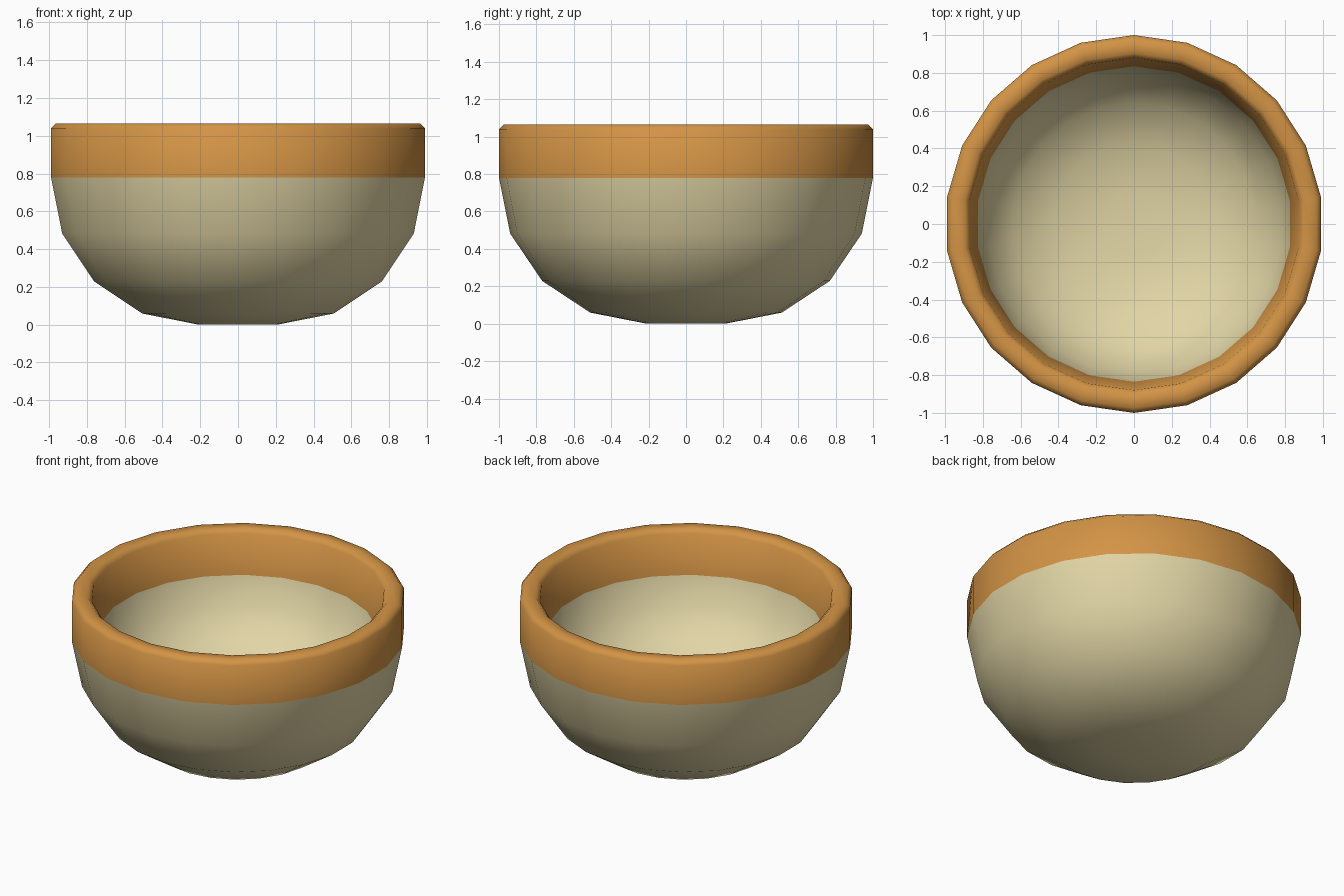
import bpy, bmesh, math

if "Cube" in bpy.data.objects:
    bpy.data.objects.remove(bpy.data.objects["Cube"])

SIDES = 22
SEAM = 0.78

def material(name, rgb):
    m = bpy.data.materials.new(name)
    m.diffuse_color = (*rgb, 1.0)
    m.use_nodes = True
    m.node_tree.nodes["Principled BSDF"].inputs["Base Color"].default_value = m.diffuse_color
    return m

def rounded(width, depth, top):
    """Rounded basin section in four steps, from the floor up to the wall."""
    angles = [math.radians(90 - 22.5 * k) for k in range(5)]
    return [(width * (0.21 + 0.79 * math.cos(a)), top - depth * math.sin(a)) for a in angles]

def revolve(name, profiles, mat):
    """Sweep each section round z; a section starting at the floor gets a flat cap there."""
    bm = bmesh.new()
    for profile, cap, inward in profiles:
        rings = []
        for r, z in profile:
            angles = [math.pi / 2 + 2 * math.pi * i / SIDES for i in range(SIDES)]
            rings.append([bm.verts.new((r * math.cos(a), r * math.sin(a), z)) for a in angles])
        faces = []
        for low, high in zip(rings, rings[1:]):
            for i in range(SIDES):
                j = (i + 1) % SIDES
                faces.append(bm.faces.new((low[i], low[j], high[j], high[i])))
        if cap:
            faces.append(bm.faces.new(rings[0][::-1]))
        if inward:
            bmesh.ops.reverse_faces(bm, faces=faces)
    for f in bm.faces:
        f.smooth = True
    mesh = bpy.data.meshes.new(name)
    bm.to_mesh(mesh)
    bm.free()
    mesh.materials.append(mat)
    obj = bpy.data.objects.new(name, mesh)
    bpy.context.collection.objects.link(obj)
    return obj

# Bowl: outer shell and shallower inside
revolve("bowl", [(rounded(1.0, 0.78, SEAM), True, False),
                 (rounded(0.835, 0.49, SEAM + 0.007), True, True)],
        material("cream", (0.76, 0.67, 0.38)))

# Rim band with softened top edges
revolve("rim", [([(1.0, SEAM), (1.0, 1.04), (0.975, 1.065), (0.905, 1.065),
                  (0.88, 1.04), (0.835, SEAM + 0.007)], False, False)],
        material("orange rim", (0.65, 0.295, 0.06)))
